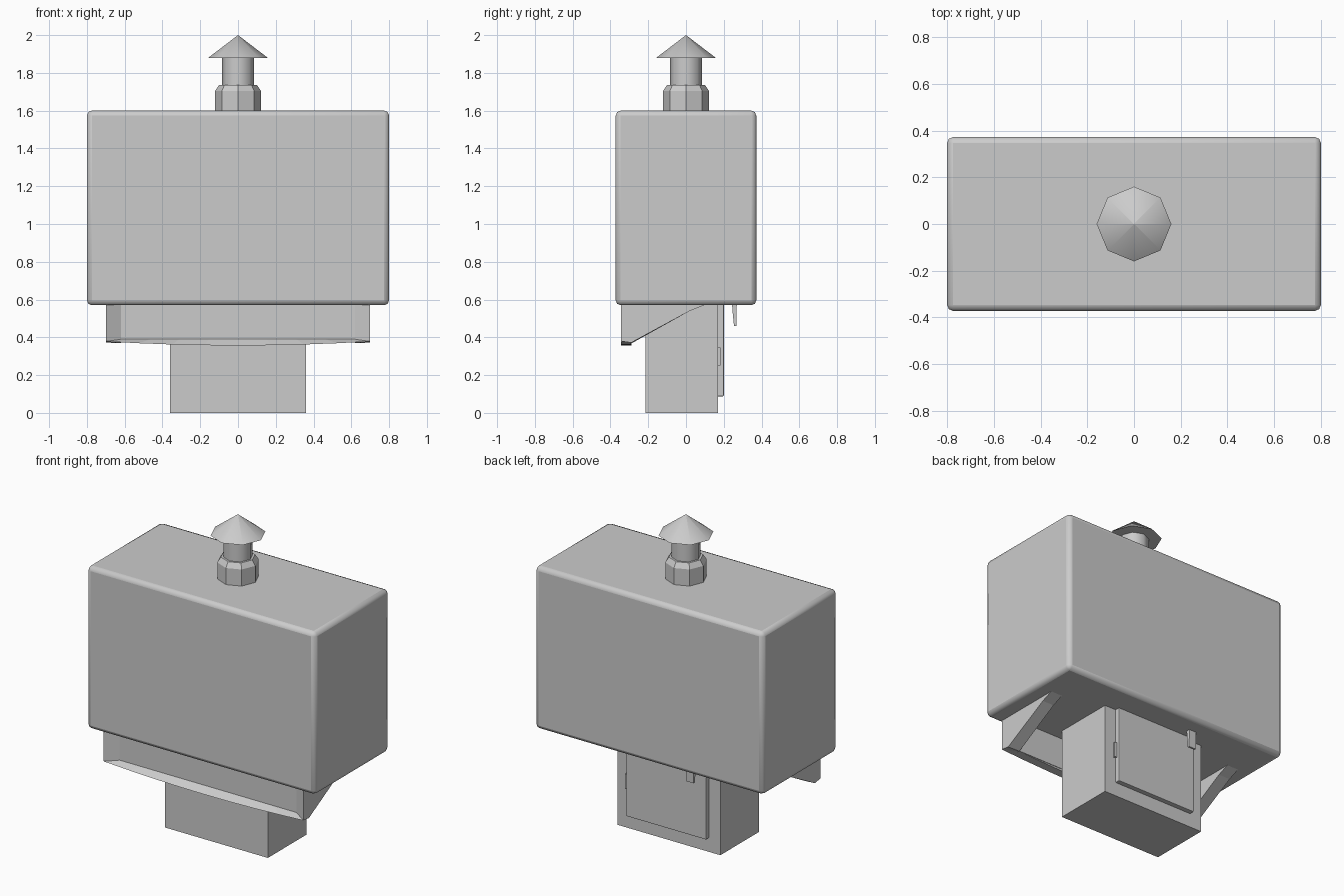
import bpy, bmesh, math

if "Cube" in bpy.data.objects:
    bpy.data.objects.remove(bpy.data.objects["Cube"])


def finish(name, bm, smooth=None, bevel=0, mirror=False):
    bmesh.ops.remove_doubles(bm, verts=bm.verts, dist=1e-5)
    bmesh.ops.recalc_face_normals(bm, faces=bm.faces)
    me = bpy.data.meshes.new(name)
    bm.to_mesh(me)
    bm.free()
    ob = bpy.data.objects.new(name, me)
    bpy.context.collection.objects.link(ob)
    if bevel:
        m = ob.modifiers.new("bevel", 'BEVEL')
        m.width, m.segments = bevel, 2
    if mirror:
        ob.modifiers.new("mirror", 'MIRROR')
    if smooth:
        bpy.ops.object.select_all(action='DESELECT')
        ob.select_set(True)
        bpy.context.view_layer.objects.active = ob
        bpy.ops.object.shade_smooth_by_angle(angle=math.radians(smooth))
    return ob


def loft(name, sections, **kw):
    """Closed solid through a row of equal-length point loops."""
    bm = bmesh.new()
    rows = [[bm.verts.new(p) for p in s] for s in sections]
    n = len(rows[0])
    for a, b in zip(rows, rows[1:]):
        for i in range(n):
            j = (i + 1) % n
            bm.faces.new((a[i], a[j], b[j], b[i]))
    bm.faces.new(rows[0])
    bm.faces.new(rows[-1])
    return finish(name, bm, **kw)


def box(name, x0, x1, y0, y1, z0, z1, **kw):
    sec = lambda z: [(x0, y0, z), (x1, y0, z), (x1, y1, z), (x0, y1, z)]
    return loft(name, [sec(z0), sec(z1)], **kw)


def profile_x(name, x0, x1, pts, **kw):
    return loft(name, [[(x, y, z) for y, z in pts] for x in (x0, x1)], **kw)


def turned(name, profile, **kw):
    """Eight-sided turned solid from (radius, z) pairs."""
    ring = lambda r, z: [(r * math.cos(k * math.pi / 4), r * math.sin(k * math.pi / 4), z)
                         for k in range(8)]
    return loft(name, [ring(r, z) for r, z in profile], **kw)


# main housing and narrow pedestal
box("housing", -.8, .8, -.372, .372, .57, 1.6, bevel=.026, smooth=35)
box("pedestal", -.36, .36, -.215, .17, 0, .59)

# rear door with hinge and handle
box("door", -.28, .28, .165, .2, .088, .585, bevel=.004)
box("door_hinge", .275, .298, .165, .183, .25, .345)
profile_x("door_handle", -.24, -.19,
          [(.19, .62), (.19, .595), (.243, .595), (.246, .54), (.254, .46), (.266, .46), (.27, .62)])

# front tray: slanted side cheeks, recessed panel, bowed lip
outer = [(-.345, .6), (-.345, .38), (-.29, .372), (.02, .54), (.1, .572), (.12, .6)]
inner = [(-.3, .6), (-.3, .375), (-.285, .37), (.02, .54), (.1, .572), (.12, .6)]
loft("tray_cheek", [[(.7, y, z) for y, z in outer], [(.62, y, z) for y, z in inner]], mirror=True)
box("tray_panel", -.62, .62, -.3, -.285, .372, .6)
lip = []
for k in range(9):
    t = -1 + k / 4
    zb = .357 + .021 * t * t
    w = .66 - .04
    lip.append([(t * w, -.3, .39), (t * .7, -.345, zb), (t * .69, -.29, zb), (t * w, -.285, .39)])
loft("tray_lip", lip)

# chimney pipe and conical cap
turned("chimney_collar", [(.121, 1.58), (.121, 1.705), (.1, 1.737), (.08, 1.737)], smooth=30)
turned("chimney_pipe", [(.086, 1.7), (.086, 1.885)], smooth=50)
turned("chimney_cap", [(.16, 1.878), (.0001, 2.0)], smooth=50)
